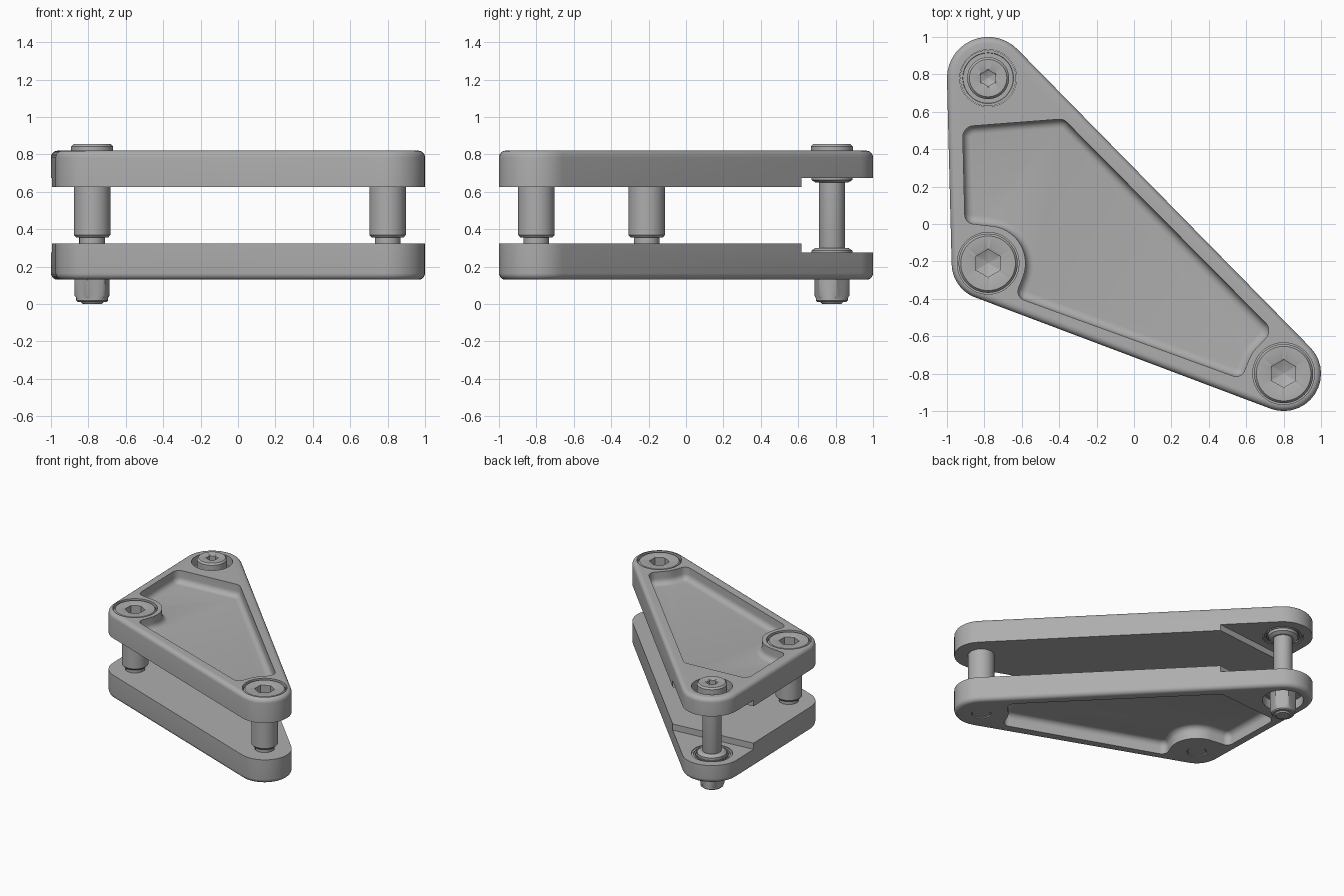
import bpy, bmesh, math
from mathutils import Vector

old = bpy.data.objects.get("Cube")
if old:
    bpy.data.objects.remove(old, do_unlink=True)

grey = bpy.data.materials.new("machined_grey")
grey.use_nodes = True
COLOUR = (0.42, 0.42, 0.42, 1)
grey.diffuse_color = COLOUR
grey.node_tree.nodes["Principled BSDF"].inputs["Base Color"].default_value = COLOUR

MIRROR = 0.95          # lower parts are the upper ones at z -> MIRROR - z
SEGS = 48
A, B, C = (-0.78, 0.78), (-0.78, -0.21), (0.8, -0.8)


def loft(name, rings, flip=False):
    """Closed solid through rings of equal point count."""
    bm = bmesh.new()
    loops = [[bm.verts.new((x, y, MIRROR - z if flip else z)) for x, y, z in r] for r in rings]
    n = len(loops[0])
    for lo, hi in zip(loops, loops[1:]):
        for i in range(n):
            j = (i + 1) % n
            bm.faces.new((lo[i], lo[j], hi[j], hi[i]))
    bm.faces.new(loops[0][::-1])
    bm.faces.new(loops[-1])
    bmesh.ops.recalc_face_normals(bm, faces=bm.faces)
    mesh = bpy.data.meshes.new(name)
    bm.to_mesh(mesh)
    bm.free()
    mesh.materials.append(grey)
    ob = bpy.data.objects.new(name, mesh)
    bpy.context.collection.objects.link(ob)
    return ob


def belt(circles, inset, z, steps=14):
    """Outline pulled round circles; a negative radius is a concave arc."""
    cs = [(Vector(c), r - inset) for c, r in circles]
    normals = []
    for (c1, r1), (c2, r2) in zip(cs, cs[1:] + cs[:1]):
        d = c2 - c1
        e = d.normalized()
        s = (r1 - r2) / d.length
        n = Vector((e.y, -e.x)) * math.sqrt(1 - s * s) + e * s
        normals.append(math.atan2(n.y, n.x))
    pts = []
    for i, (c, r) in enumerate(cs):
        a0 = normals[i - 1]
        sweep = (normals[i] - a0 + math.pi) % math.tau - math.pi
        for k in range(steps + 1):
            a = a0 + sweep * k / steps
            pts.append((c.x + r * math.cos(a), c.y + r * math.sin(a), z))
    return pts


def ring(centre, r, z, hexagon=False, turn=30):
    pts = []
    for i in range(SEGS):
        a = math.tau * i / SEGS
        k = math.cos(math.pi / 6) / math.cos(a % (math.pi / 3) - math.pi / 6) if hexagon else 1
        b = a + math.radians(turn)
        pts.append((centre[0] + r * k * math.cos(b), centre[1] + r * k * math.sin(b), z))
    return pts


def turned(name, centre, profile, flip=False, turn=30):
    """Lathe part; a third profile entry makes that ring a hexagon."""
    return smooth(loft(name, [ring(centre, p[0], p[1], len(p) > 2, turn) for p in profile], flip))


def smooth(ob):
    bpy.ops.object.select_all(action="DESELECT")
    ob.select_set(True)
    bpy.context.view_layer.objects.active = ob
    bpy.ops.object.shade_smooth_by_angle(angle=math.radians(32))
    return ob


def cut(ob, cutter):
    mod = ob.modifiers.new("cut", "BOOLEAN")
    mod.operation, mod.solver, mod.object = "DIFFERENCE", "EXACT", cutter
    bpy.context.view_layer.objects.active = ob
    bpy.ops.object.modifier_apply(modifier=mod.name)
    bpy.data.objects.remove(cutter, do_unlink=True)


OUTLINE = [(A, 0.22), (B, 0.195), (C, 0.2)]
POCKET = [((-0.855, 0.465), 0.06), ((-0.855, 0.05), 0.05), (B, -0.2), ((-0.57, -0.36), 0.05),
          ((0.545, -0.765), 0.05), (C, -0.2), ((0.66, -0.57), 0.06), ((-0.4, 0.5), 0.06)]
NOTCH = [(-1.2, 0.53), (-0.3, 0.62), (-0.3, 1.2), (-1.2, 1.2)]
QUARTER = [math.pi / 2 * i / 6 for i in range(7)]


def plate(name, flip, bore, bore_floor):
    # Body with rounded outer rim
    rim = 0.035
    rings = [belt(OUTLINE, 0, 0.625)]
    rings += [belt(OUTLINE, rim * (1 - math.cos(a)), 0.82 - rim * (1 - math.sin(a))) for a in QUARTER]
    ob = loft(name, rings, flip)
    # Weight-saving pocket with a filleted floor
    fil = 0.045
    rings = [belt(POCKET, 0, 0.9)]
    rings += [belt(POCKET, fil * (1 - math.cos(a)), 0.72 + fil * (1 - math.sin(a))) for a in QUARTER]
    cut(ob, loft("pocket_cutter", rings, flip))
    # Step at the pivot corner, pivot bore and screw bores
    cut(ob, loft("notch_cutter", [[(x, y, z) for x, y in NOTCH] for z in (0.5, 0.675)], flip))
    for centre, r, floor in ((A, 0.152, 0.5), (B, bore, bore_floor), (C, bore, bore_floor)):
        cut(ob, loft("bore_cutter", [ring(centre, r, z) for z in (floor, 0.95)], flip))
    return smooth(ob)


plate("upper_plate", False, 0.165, 0.7)
plate("lower_plate", True, 0.072, 0.5)

# Shoulder screws: thread, neck, shoulder, flush head, hex socket with drilled tip
for side, centre in (("right", B), ("left", C)):
    turned(side + "_shoulder_screw", centre, [
        (0.066, 0.135), (0.068, 0.14), (0.068, 0.355), (0.085, 0.355), (0.098, 0.37), (0.098, 0.7),
        (0.158, 0.7), (0.158, 0.8), (0.146, 0.815), (0.078, 0.815), (0.074, 0.81, 1),
        (0.074, 0.75, 1), (0.001, 0.72)])

# Pivot bolt with cap head
turned("pivot_bolt", A, [
    (0.05, 0), (0.06, 0.01), (0.07, 0.03), (0.07, 0.75), (0.112, 0.75), (0.112, 0.842), (0.1, 0.855),
    (0.047, 0.855), (0.043, 0.85, 1), (0.043, 0.8, 1), (0.001, 0.78)])

# Lock nut with round collar
turned("lock_nut", A, [(0.097, 0.2, 1), (0.097, 0.045, 1), (0.085, 0.03), (0.085, 0.018),
                       (0.076, 0.01), (0.062, 0.01)], turn=15)

# Pivot bearings and flanged spacers
for level, flip in (("upper", False), ("lower", True)):
    turned(level + "_bearing", A, [
        (0.09, 0.69), (0.118, 0.69), (0.118, 0.68), (0.124, 0.68), (0.124, 0.69), (0.136, 0.69),
        (0.136, 0.68), (0.15, 0.68), (0.15, 0.745), (0.136, 0.745), (0.134, 0.738), (0.09, 0.738)], flip)
    turned(level + "_spacer", A, [(0.08, 0.7), (0.11, 0.69), (0.11, 0.664), (0.088, 0.65), (0.07, 0.65)], flip)
